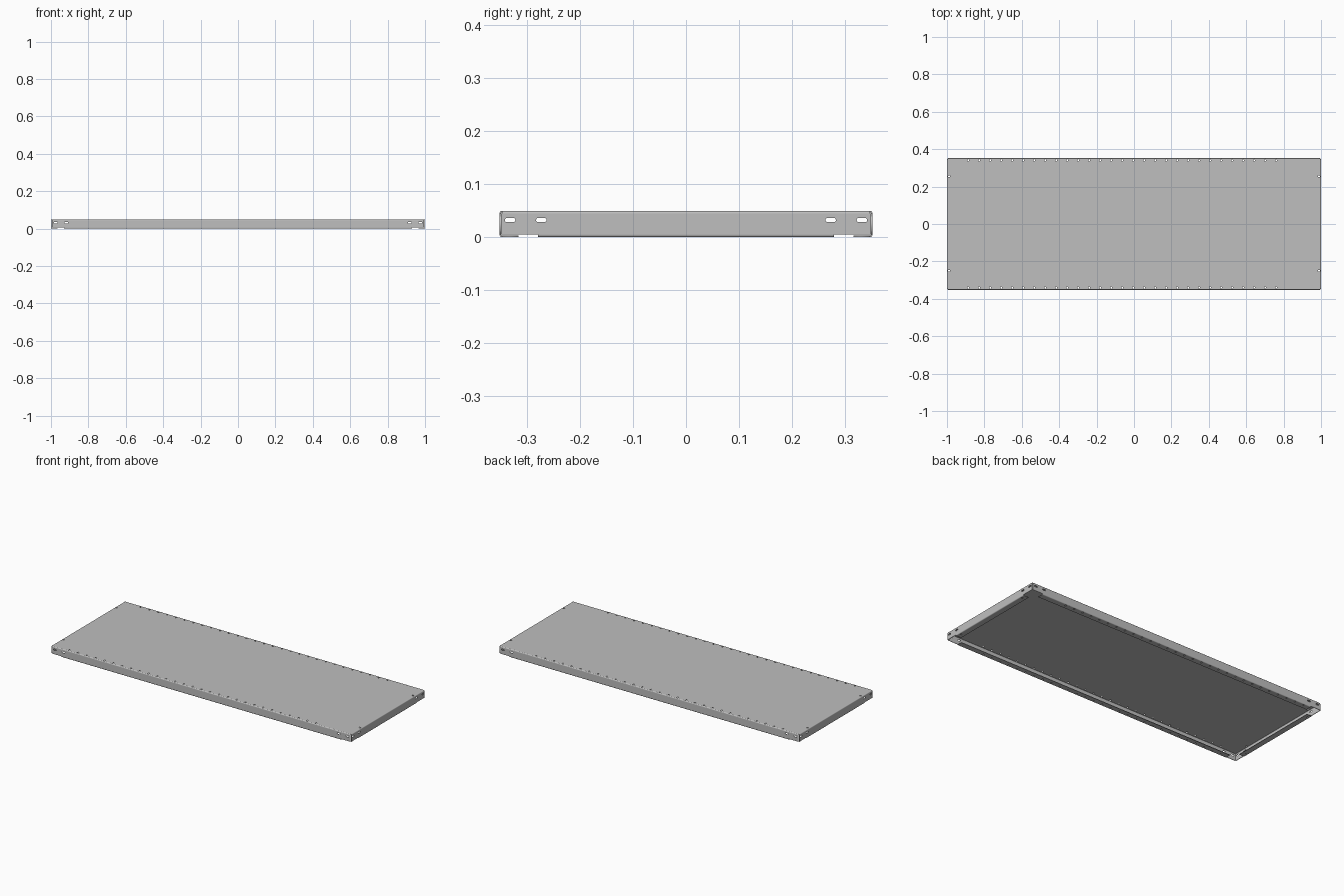
import bpy, bmesh
from math import pi, sin, cos
from mathutils import Matrix, Vector

cube = bpy.data.objects.get("Cube")
if cube:
    bpy.data.objects.remove(cube, do_unlink=True)

HALF_X, HALF_Y, TOP = 1.0, 0.352, 0.05
BEND = 0.005      # outer bend radius
SHEET = 0.003     # sheet thickness
FLANGE = 0.036    # width of the folded-in lip

steel = bpy.data.materials.new("galvanised grey")
steel.use_nodes = True
GREY = (0.52, 0.52, 0.52, 1)
steel.diffuse_color = GREY
steel.node_tree.nodes["Principled BSDF"].inputs["Base Color"].default_value = GREY


def pill(cx, cy, w, h, steps=6):
    """Outline of a slot with round ends."""
    r = min(w, h) / 2
    dx, dy = w / 2 - r, h / 2 - r
    start = -pi / 2 if w >= h else 0
    pts = []
    for side in (1, -1):
        for i in range(steps + 1):
            a = start + pi * i / steps + (0 if side == 1 else pi)
            pts.append((cx + side * dx + r * cos(a), cy + side * dy + r * sin(a)))
    return pts


def rect(x0, x1, y0, y1):
    return [(x0, y0), (x1, y0), (x1, y1), (x0, y1)]


def panel(name, outline, holes, matrix):
    """Flat sheet with holes, centred on its own plane."""
    curve = bpy.data.curves.new(name, 'CURVE')
    curve.dimensions = '2D'
    curve.fill_mode = 'BOTH'
    curve.extrude = SHEET / 2
    for loop in [outline] + holes:
        spline = curve.splines.new('POLY')
        spline.points.add(len(loop) - 1)
        for point, (x, y) in zip(spline.points, loop):
            point.co = (x, y, 0, 1)
        spline.use_cyclic_u = True
    obj = bpy.data.objects.new(name, curve)
    bpy.context.collection.objects.link(obj)
    bpy.ops.object.select_all(action='DESELECT')
    obj.select_set(True)
    bpy.context.view_layer.objects.active = obj
    bpy.ops.object.convert(target='MESH')
    obj = bpy.context.view_layer.objects.active
    obj.data.transform(matrix)
    obj.data.materials.clear()
    obj.data.materials.append(steel)
    return obj


def bend(name, half, y, z, up, matrix, steps=5):
    """Quarter-round fold along x, about the axis at (y, z), bulging to -y."""
    arc = [pi / 2 * i / steps for i in range(steps + 1)]
    ring = [(y - BEND * cos(a), z + up * BEND * sin(a)) for a in arc]
    inner = BEND - SHEET
    ring += [(y - inner * cos(a), z + up * inner * sin(a)) for a in reversed(arc)]
    bm = bmesh.new()
    face = bm.faces.new([bm.verts.new((-half, py, pz)) for py, pz in ring])
    out = bmesh.ops.extrude_face_region(bm, geom=[face])
    moved = [v for v in out["geom"] if isinstance(v, bmesh.types.BMVert)]
    bmesh.ops.translate(bm, verts=moved, vec=(2 * half, 0, 0))
    # the starting cap is kept by the extrusion, so only normals need care
    bmesh.ops.recalc_face_normals(bm, faces=bm.faces)
    bm.transform(matrix)
    mesh = bpy.data.meshes.new(name)
    bm.to_mesh(mesh)
    bm.free()
    mesh.materials.append(steel)
    obj = bpy.data.objects.new(name, mesh)
    bpy.context.collection.objects.link(obj)
    bpy.ops.object.select_all(action='DESELECT')
    obj.select_set(True)
    bpy.context.view_layer.objects.active = obj
    bpy.ops.object.shade_smooth_by_angle()


# Perforation positions: rows along the long edges, pairs on the short edges
row = [-0.887 + 0.0588 * i for i in range(29)]
pair = [-0.25, 0.255]
INSET = 0.0115

# Top sheet
holes = []
for s in (-1, 1):
    holes += [pill(x, s * (HALF_Y - INSET), 0.008, 0.012) for x in row]
    holes += [pill(s * (HALF_X - INSET), y, 0.012, 0.008) for y in pair]
panel("shelf_top", rect(BEND - HALF_X, HALF_X - BEND, BEND - HALF_Y, HALF_Y - BEND),
      holes, Matrix.Translation((0, 0, TOP - SHEET / 2)))

# Four sides, each made facing -y and turned into place:
# name, turn, half length, distance out, half flange, slot centres, slot height, holes
long_slots, short_slots = (0.975, 0.918), (0.332, 0.273)
sides = [
    ("front", 0, HALF_X, HALF_Y, 0.93, long_slots, row),
    ("left", pi / 2, HALF_Y, HALF_X, 0.279, short_slots, pair),
    ("back", pi, HALF_X, HALF_Y, 0.93, long_slots, [-x for x in row]),
    ("right", -pi / 2, HALF_Y, HALF_X, 0.279, short_slots, [-y for y in pair]),
]
stand_up = Matrix.Rotation(pi / 2, 4, 'X')

for name, turn, half, out, lip, slots, spots in sides:
    spin = Matrix.Rotation(turn, 4, 'Z')
    reach = half - (BEND if half == HALF_X else SHEET)
    # Upright skirt with slotted ends
    panel(name + "_skirt", rect(-reach, reach, BEND, TOP - BEND),
          [pill(s * x, 0.0325, 0.02, 0.008) for x in slots for s in (-1, 1)],
          spin @ Matrix.Translation((0, SHEET / 2 - out, 0)) @ stand_up)
    # Folds joining the skirt to the top and to the lip
    bend(name + "_top_fold", half - BEND, BEND - out, TOP - BEND, 1, spin)
    bend(name + "_lip_fold", lip, BEND - out, BEND, -1, spin)
    # Lip folded inward under the shelf
    panel(name + "_lip", rect(-lip, lip, BEND - out, FLANGE - out),
          [pill(x, INSET - out, 0.008, 0.012) for x in spots],
          spin @ Matrix.Translation((0, 0, SHEET / 2)))
